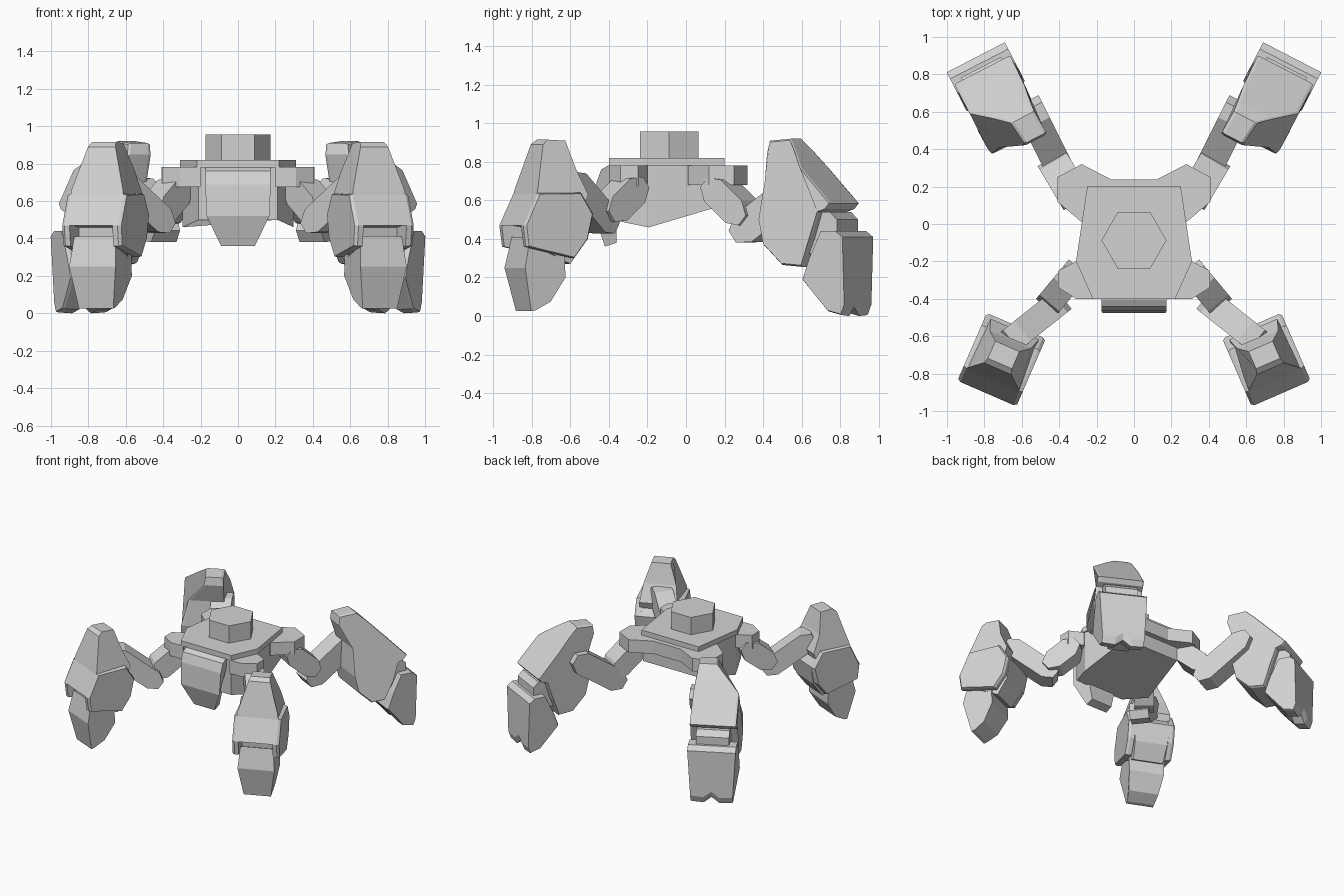
import bpy, bmesh, math
from mathutils import Vector

if "Cube" in bpy.data.objects:
    bpy.data.objects.remove(bpy.data.objects["Cube"])

grey = bpy.data.materials.new("plain_grey")
grey.diffuse_color = (0.65, 0.65, 0.65, 1)
grey.use_nodes = True
grey.node_tree.nodes["Principled BSDF"].inputs["Base Color"].default_value = grey.diffuse_color


def loft(name, rings, mirror=False):
    """Skin a row of equal point rings and cap both ends."""
    bm = bmesh.new()
    rows = [[bm.verts.new(p) for p in ring] for ring in rings]
    n = len(rows[0])
    for a, b in zip(rows, rows[1:]):
        for i in range(n):
            j = (i + 1) % n
            bm.faces.new((a[i], a[j], b[j], b[i]))
    bm.faces.new(rows[0])
    bm.faces.new(rows[-1][::-1])
    bmesh.ops.recalc_face_normals(bm, faces=bm.faces)
    me = bpy.data.meshes.new(name)
    bm.to_mesh(me)
    bm.free()
    me.materials.append(grey)
    ob = bpy.data.objects.new(name, me)
    bpy.context.collection.objects.link(ob)
    if mirror:
        ob.modifiers.new("mirror", 'MIRROR').use_mirror_merge = False
    return ob


def slab(name, outline, z0, z1, mirror=False):
    return loft(name, [[(x, y, z) for x, y in outline] for z in (z0, z1)], mirror)


def frame(angle, v0, back=False):
    """Leg frame: u runs outward, v sideways, z up."""
    s = 1 if back else -1
    du = Vector((math.sin(angle), s * math.cos(angle), 0))
    dv = Vector((math.cos(angle), -s * math.sin(angle), 0))
    return lambda u, v, z: du * u + dv * (v0 + v) + Vector((0, 0, z))


def solid(name, pts, f, chamfer=0, inset=0.88, mirror=True):
    """Side profile of (u, z, half width[, sideways shift]) with chamfered flanks."""
    pts = [p if len(p) == 4 else (*p, 0) for p in pts]
    cu = sum(p[0] for p in pts) / len(pts)
    cz = sum(p[1] for p in pts) / len(pts)

    def ring(side, cut, k):
        return [f(cu + (u - cu) * k, d + side * (w - cut), cz + (z - cz) * k)
                for u, z, w, d in pts]
    if chamfer:
        rings = [ring(-1, 0, inset), ring(-1, chamfer, 1), ring(1, chamfer, 1), ring(1, 0, inset)]
    else:
        rings = [ring(-1, 0, 1), ring(1, 0, 1)]
    return loft(name, rings, mirror)


def link(name, a, b, w, h):
    """Arm bar with wedge ends between two points."""
    a, b = Vector(a), Vector(b)
    d = (b - a).normalized()
    lat = d.cross(Vector((0, 0, 1))).normalized()
    up = lat.cross(d)
    e = h * 0.45
    prof = [a - d * e + up * h * .22, a + up * h / 2, b + up * h / 2, b + d * e + up * h * .22,
            b + d * e - up * h * .22, b - up * h / 2, a - up * h / 2, a - d * e - up * h * .22]
    loft(name, [[p + lat * s * w / 2 for p in prof] for s in (-1, 1)], True)


# Body: deck plate, hull with sloping belly, hexagonal cap
deck = [(.25, .2), (.31, -.2), (.22, -.4), (-.22, -.4), (-.31, -.2), (-.25, .2)]
slab("deck_plate", deck, .78, .82)
belly_z = [.575, .46, .5, .5, .46, .575]
loft("hull", [[(x * .96, y * .98, .785) for x, y in deck],
              [(x * .96, y * .97, z) for (x, y), z in zip(deck, belly_z)]])
cap = [(.174 * math.cos(i * math.pi / 3), -.087 + .174 * math.sin(i * math.pi / 3)) for i in range(6)]
slab("top_cap", cap, .815, .957)

# Shoulder brackets under the deck
rear = [(.12, .237), (.28, .32), (.41, .25), (.41, .12), (.28, .01)]
slab("rear_shoulder", rear + [(-x, y) for x, y in rear[::-1]], .68, .781)
slab("front_shoulder", [(.2, -.2), (.31, -.2), (.405, -.25), (.405, -.34), (.31, -.40), (.2, -.4)],
     .675, .781, True)

# Front armour plate
solid("front_plate", [(.36, .78, .175), (.405, .78, .175), (.44, .76, .175), (.465, .69, .175),
                      (.475, .52, .168), (.42, .36, .09), (.36, .38, .09)], frame(0, 0), mirror=False)

# Arms
link("front_upper_arm", (.345, -.295, .65), (.42, -.385, .56), .14, .16)
link("front_forearm", (.435, -.445, .495), (.63, -.60, .68), .14, .15)
link("rear_upper_arm", (.34, .18, .65), (.405, .29, .54), .17, .15)
link("rear_forearm", (.415, .33, .455), (.54, .58, .65), .15, .17)

# Front feet
F = frame(math.radians(23.5), .36)
solid("front_knee", [(1.075, .60, .155), (1.06, .66, .15), (1.0, .89, .08), (.97, .915, .07),
                     (.87, .91, .07), (.83, .76, .12), (.77, .63, .14), (.79, .58, .14)], F)
solid("front_ankle", [(.82, .62, .14), (1.06, .62, .14), (1.12, .475, .14), (1.02, .46, .14),
                      (1.01, .34, .14), (.86, .27, .11), (.78, .38, .12), (.75, .53, .13)], F)
cheek = [(.82, .64), (1.065, .637), (1.145, .47), (1.13, .36), (1.04, .34), (.857, .30),
         (.78, .4), (.75, .53)]
for side, nm in ((-1, "inner"), (1, "outer")):
    # Flank plate with its outside face drawn in
    rings = [[F(u, side * .125, z) for u, z in cheek], [F(u, side * .155, z) for u, z in cheek],
             [F(.94 + (u - .94) * .94, side * .172, .47 + (z - .47) * .97) for u, z in cheek]]
    loft("front_flank_" + nm, rings, True)
# Web closing the gap over the instep
solid("front_instep", [(.83, .64, .125), (1.065, .637, .125), (1.145, .47, .125), (1.04, .48, .125),
                       (.9, .5, .125)], F)
solid("front_toe", [(.98, .36, .115), (1.09, .41, .12), (1.125, .25, .135), (1.075, .025, .10),
                    (1.05, .03, .10), (.97, .075, .11), (.895, .2, .13), (.90, .33, .13)], F)

# Rear feet
R = frame(math.radians(27.3), .343, True)
solid("rear_shin", [(.65, .91, .065, -.085), (.78, .92, .07, -.075), (.84, .865, .105, -.045),
                    (.93, .77, .165, .002), (1.105, .585, .168), (1.08, .555, .168),
                    (1.035, .54, .17), (.99, .40, .175), (.93, .255, .155), (.82, .265, .165, .005),
                    (.71, .37, .16, .008), (.68, .5, .158, .003), (.69, .7, .13, -.02),
                    (.64, .85, .07, -.08)], R, chamfer=.015, inset=.975)
solid("rear_ankle", [(.9, .54, .12), (1.08, .54, .12), (1.12, .5, .12), (1.12, .38, .12),
                     (.9, .3, .12)], R)
# Toe with a notch in the middle of its lower edge
toe = [(1.05, .44), (1.14, .44), (1.18, .41), (1.18, .05), (1.16, .0), (1.08, .02),
       (.94, .19), (.98, .30)]
rings = []
for v, lift, k in ((-.175, .01, .96), (-.16, .005, 1), (-.065, 0, 1), (0, .045, 1),
                   (.065, 0, 1), (.16, .005, 1), (.175, .01, .96)):
    rings.append([R(u if u > 1.1 else 1.15 + (u - 1.15) * k, v * (.88 if z < .1 else 1),
                    z + (lift if z < .1 else 0)) for u, z in toe])
loft("rear_toe", rings, True)
